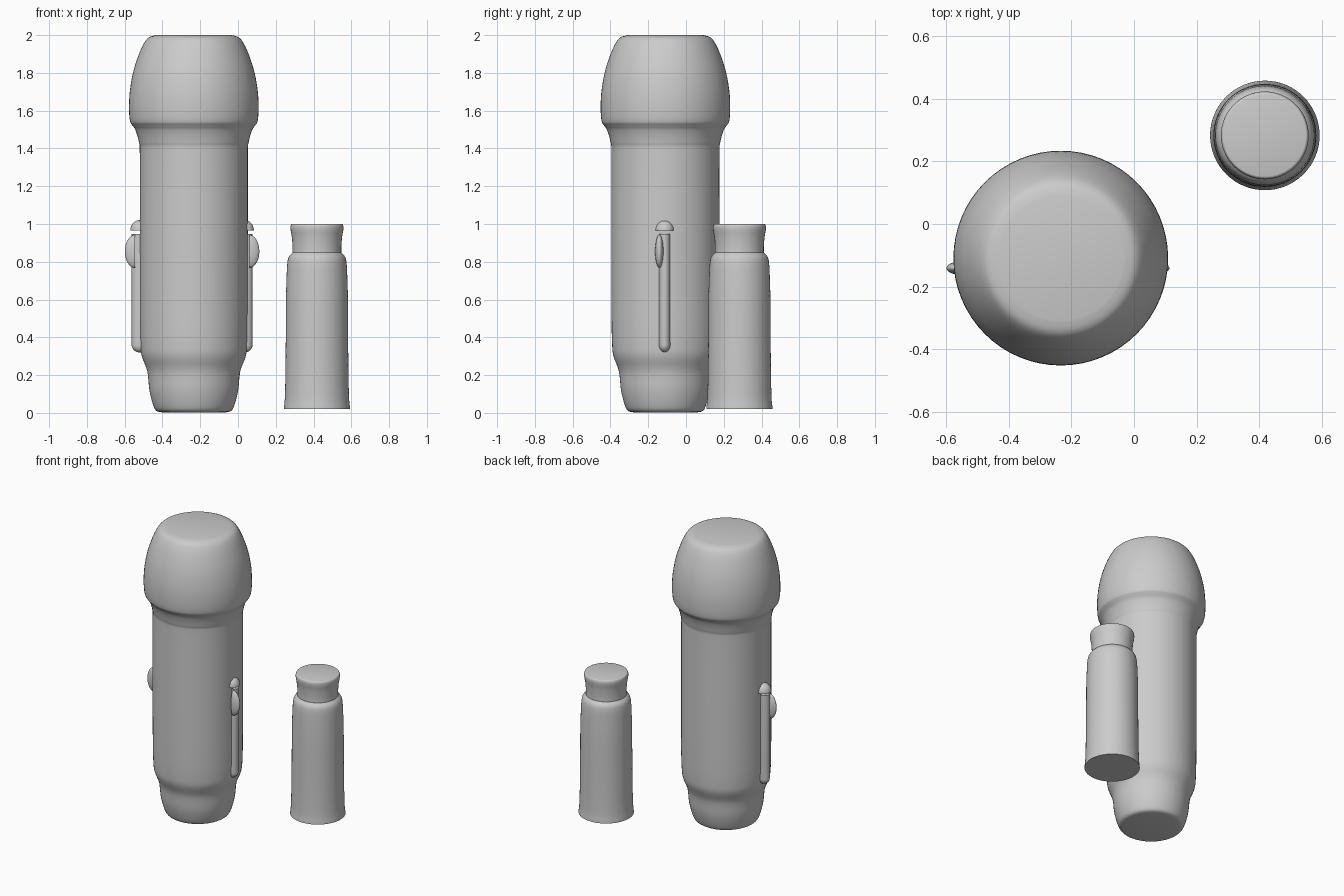
import bpy, bmesh, math
from mathutils import Vector

cube = bpy.data.objects.get("Cube")
if cube:
    bpy.data.objects.remove(cube, do_unlink=True)

# one plain material
grey = bpy.data.materials.new("plain grey")
grey.use_nodes = True
grey.diffuse_color = (0.6, 0.6, 0.6, 1)
grey.node_tree.nodes["Principled BSDF"].inputs["Base Color"].default_value = (0.6, 0.6, 0.6, 1)


def smooth_profile(points, steps=4):
    """Catmull-Rom curve through (radius, height) points."""
    p = [Vector(q) for q in points]
    p = [p[0]] + p + [p[-1]]
    out = []
    for a, b, c, d in zip(p, p[1:], p[2:], p[3:]):
        for i in range(steps):
            t = i / steps
            out.append(0.5 * (2 * b + (c - a) * t + (2 * a - 5 * b + 4 * c - d) * t * t
                              + (3 * b - a - 3 * c + d) * t ** 3))
    return out + [p[-1]]


def lathe(name, profile, centre, sides=64, scale=(1, 1, 1)):
    """Closed turned solid from a bottom-to-top profile."""
    bm = bmesh.new()
    rings = []
    for r, z in profile:
        rings.append([bm.verts.new((r * math.cos(a) * scale[0], r * math.sin(a) * scale[1], z * scale[2]))
                      for a in (math.tau * k / sides for k in range(sides))])
    for low, high in zip(rings, rings[1:]):
        for k in range(sides):
            n = (k + 1) % sides
            bm.faces.new((low[k], low[n], high[n], high[k]))
    bm.faces.new(rings[0][::-1])
    bm.faces.new(rings[-1])
    mesh = bpy.data.meshes.new(name)
    bm.to_mesh(mesh)
    bm.free()
    mesh.materials.append(grey)
    obj = bpy.data.objects.new(name, mesh)
    bpy.context.collection.objects.link(obj)
    obj.location = centre
    bpy.ops.object.select_all(action='DESELECT')
    obj.select_set(True)
    bpy.context.view_layer.objects.active = obj
    bpy.ops.object.shade_smooth_by_angle(angle=math.radians(40))
    return obj


def arc(start, end, steps=10):
    """Unit-circle profile between two latitudes in degrees."""
    angles = [math.radians(start + (end - start) * i / steps) for i in range(steps + 1)]
    return [(max(math.cos(a), 0.002), math.sin(a)) for a in angles]


# large flask: foot, body and bulging cap in one turned form
lathe("large_flask", smooth_profile([
    (0.17, 0.003), (0.20, 0.012), (0.218, 0.05), (0.235, 0.12), (0.243, 0.20),
    (0.252, 0.24), (0.275, 0.30), (0.282, 0.36), (0.285, 0.50), (0.286, 0.90),
    (0.286, 1.36), (0.290, 1.43), (0.308, 1.495), (0.326, 1.523), (0.338, 1.545),
    (0.343, 1.61), (0.339, 1.70), (0.322, 1.80), (0.294, 1.89), (0.265, 1.955),
    (0.238, 1.988), (0.20, 2.0)]), (-0.234, -0.109, 0))

# small bottle with a flared foot, and its stopper
bottle_xy = (0.418, 0.283)
lathe("small_bottle", smooth_profile([
    (0.175, 0.02), (0.174, 0.035), (0.170, 0.08), (0.167, 0.20), (0.165, 0.40),
    (0.164, 0.60), (0.160, 0.74), (0.156, 0.80), (0.148, 0.828), (0.130, 0.848)]),
    (*bottle_xy, 0))
lathe("bottle_stopper", smooth_profile([
    (0.129, 0.84), (0.129, 0.88), (0.133, 0.93), (0.139, 0.965), (0.140, 0.985),
    (0.136, 0.997), (0.130, 1.0)]), (*bottle_xy, 0))

# side clips, one on each flank
for side, label in ((-1, "right"), (1, "left")):
    x = -0.243 + side * 0.277
    # rod with a rounded lower end and a flat top
    rod = [(0.033 * r, 0.36 + 0.04 * z) for r, z in arc(-90, 0)] + [(0.033, 0.948)]
    lathe(label + "_clip_rod", rod, (x, -0.113, 0), 24, (1.3, 0.95, 1))
    # domed knob above the rod
    lathe(label + "_clip_knob", arc(0, 90), (x, -0.113, 0.965), 32, (0.050, 0.050, 0.056))
    # half-ellipsoid thumb button on the rod
    button = lathe(label + "_clip_button", arc(0, 90), (x + side * 0.026, -0.141, 0.855),
                   32, (0.087, 0.0225, 0.053))
    button.rotation_euler = (0, side * math.pi / 2, 0)
